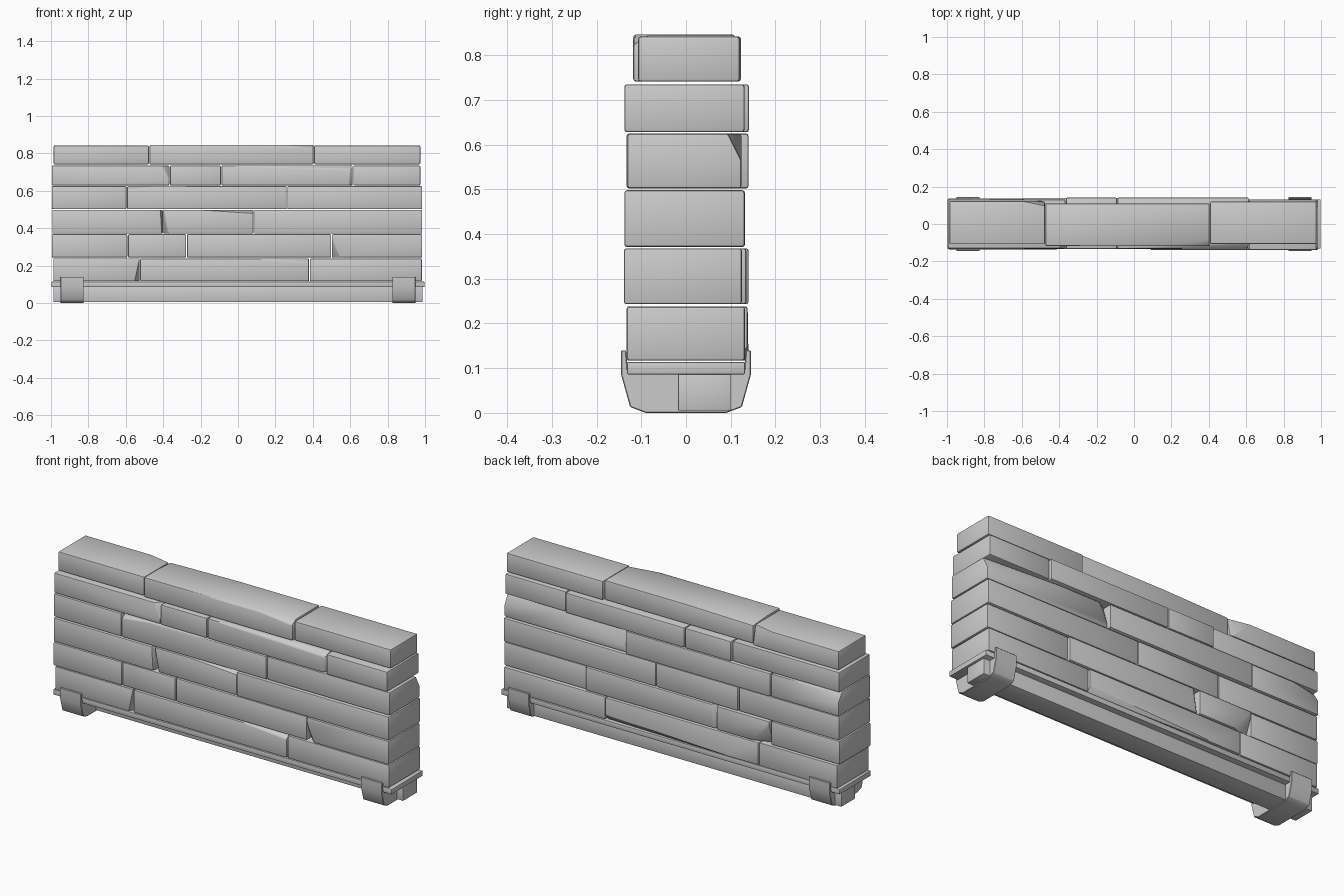
import bpy, bmesh, math
from mathutils import Vector

if "Cube" in bpy.data.objects:
    bpy.data.objects.remove(bpy.data.objects["Cube"])


def finish(name, bm, width, segs=2):
    # soften sharp edges, then store as a smooth-by-angle object
    bmesh.ops.recalc_face_normals(bm, faces=bm.faces)
    sharp = [e for e in bm.edges if len(e.link_faces) == 2
             and e.calc_face_angle(0) > math.radians(35)]
    bmesh.ops.bevel(bm, geom=sharp, offset=width, segments=segs, profile=0.5,
                    affect='EDGES', clamp_overlap=True)
    mesh = bpy.data.meshes.new(name)
    bm.to_mesh(mesh)
    bm.free()
    ob = bpy.data.objects.new(name, mesh)
    bpy.context.collection.objects.link(ob)
    bpy.ops.object.select_all(action='DESELECT')
    ob.select_set(True)
    bpy.context.view_layer.objects.active = ob
    bpy.ops.object.shade_smooth_by_angle(angle=math.radians(30))
    return ob


def block(name, lo, hi, chips=(), width=0.006):
    # box between two corners; each chip slices off one corner:
    # (corner signs, cut length along x, y, z)
    bm = bmesh.new()
    bmesh.ops.create_cube(bm, size=1)
    lo, hi = Vector(lo), Vector(hi)
    for v in bm.verts:
        v.co = Vector([lo[i] + (v.co[i] + 0.5) * (hi[i] - lo[i]) for i in range(3)])
    for signs, cut in chips:
        corner = Vector([hi[i] if signs[i] > 0 else lo[i] for i in range(3)])
        normal = Vector([signs[i] / cut[i] for i in range(3)])
        point = corner - Vector((signs[0] * cut[0], 0, 0))
        res = bmesh.ops.bisect_plane(bm, geom=bm.verts[:] + bm.edges[:] + bm.faces[:],
                                     plane_co=point, plane_no=normal, clear_outer=True)
        rim = [g for g in res['geom_cut'] if isinstance(g, bmesh.types.BMEdge)]
        bmesh.ops.contextual_create(bm, geom=rim)
    return finish(name, bm, width)


# courses: bottom, top, brick joints along x, (front, back) per brick
courses = [
    (0.117, 0.238, (-0.988, -0.525, 0.382, 0.985),
     ((-0.131, 0.135), (-0.133, 0.138), (-0.133, 0.132))),
    (0.243, 0.368, (-0.997, -0.59, -0.275, 0.5, 0.987),
     ((-0.135, 0.13), (-0.132, 0.14), (-0.134, 0.135), (-0.139, 0.125))),
    (0.371, 0.498, (-0.995, -0.4, 0.085, 0.987),
     ((-0.135, 0.13), (-0.132, 0.132), (-0.138, 0.131))),
    (0.502, 0.625, (-0.997, -0.595, 0.262, 0.987),
     ((-0.132, 0.136), (-0.133, 0.14), (-0.131, 0.124))),
    (0.628, 0.735, (-0.997, -0.365, -0.09, 0.615, 0.977),
     ((-0.13, 0.131), (-0.133, 0.141), (-0.132, 0.141), (-0.138, 0.131))),
    (0.741, 0.842, (-0.988, -0.475, 0.405, 0.977),
     ((-0.108, 0.123), (-0.118, 0.11), (-0.107, 0.12))),
]

# chipped corners, keyed by (course, brick)
chips = {
    (0, 0): [((1, -1, -1), (0.025, 0.05, 0.12))],
    (0, 1): [((1, -1, 1), (0.26, 0.03, 0.022)), ((1, 1, -1), (0.7, 0.02, 0.03))],
    (1, 1): [((-1, 1, -1), (0.1, 0.04, 0.1))],
    (1, 2): [((-1, 1, 1), (0.03, 0.03, 0.2))],
    (1, 3): [((-1, -1, -1), (0.045, 0.04, 0.1))],
    (2, 0): [((1, -1, 1), (0.012, 0.06, 0.2))],
    (2, 1): [((1, -1, 1), (0.28, 0.05, 0.018)), ((-1, -1, -1), (0.025, 0.04, 0.12))],
    (3, 1): [((-1, -1, 1), (0.17, 0.04, 0.022))],
    (3, 2): [((-1, 1, 1), (0.05, 0.03, 0.1)), ((1, 1, 1), (0.45, 0.03, 0.06))],
    (3, 0): [((-1, 1, 1), (0.15, 0.03, 0.05))],
    (4, 0): [((1, -1, 1), (0.035, 0.04, 0.08))],
    (4, 2): [((1, -1, 1), (0.65, 0.03, 0.022)), ((1, -1, -1), (0.02, 0.02, 0.2))],
    (5, 0): [((1, 1, 1), (0.12, 0.025, 0.12))],
    (5, 1): [((1, -1, 1), (0.2, 0.035, 0.022)), ((-1, 1, 1), (0.4, 0.12, 0.008))],
}

# stacked bricks, each through the full wall depth
gap = 0.002
for c, (z0, z1, joints, depths) in enumerate(courses):
    for b, (y0, y1) in enumerate(depths):
        top = z1 + (0.004 if (c, b) == (5, 1) else 0)
        block(f"brick_{c + 1}_{b + 1}", (joints[b] + gap, y0, z0),
              (joints[b + 1] - gap, y1, top), chips.get((c, b), ()))

# base slab and the beam beneath it
block("base_slab", (-0.998, -0.132, 0.086), (0.998, 0.132, 0.114), width=0.003)
block("base_beam", (-0.986, -0.018, 0.005), (0.986, 0.1, 0.088), width=0.003)

# cradle feet: U-shaped profile extruded along x
half = [(0.09, 0.0), (0.125, 0.013), (0.145, 0.085), (0.145, 0.14),
        (0.134, 0.14), (0.130, 0.09)]
profile = half + [(-y, z) for y, z in reversed(half)]
for side, name in ((-1, "left_foot"), (1, "right_foot")):
    bm = bmesh.new()
    face = bm.faces.new([bm.verts.new((side * 0.887 - 0.062, y, z)) for y, z in profile])
    ext = bmesh.ops.extrude_face_region(bm, geom=[face])
    bmesh.ops.translate(bm, vec=(0.124, 0, 0),
                        verts=[g for g in ext['geom'] if isinstance(g, bmesh.types.BMVert)])
    finish(name, bm, 0.002, 1)
